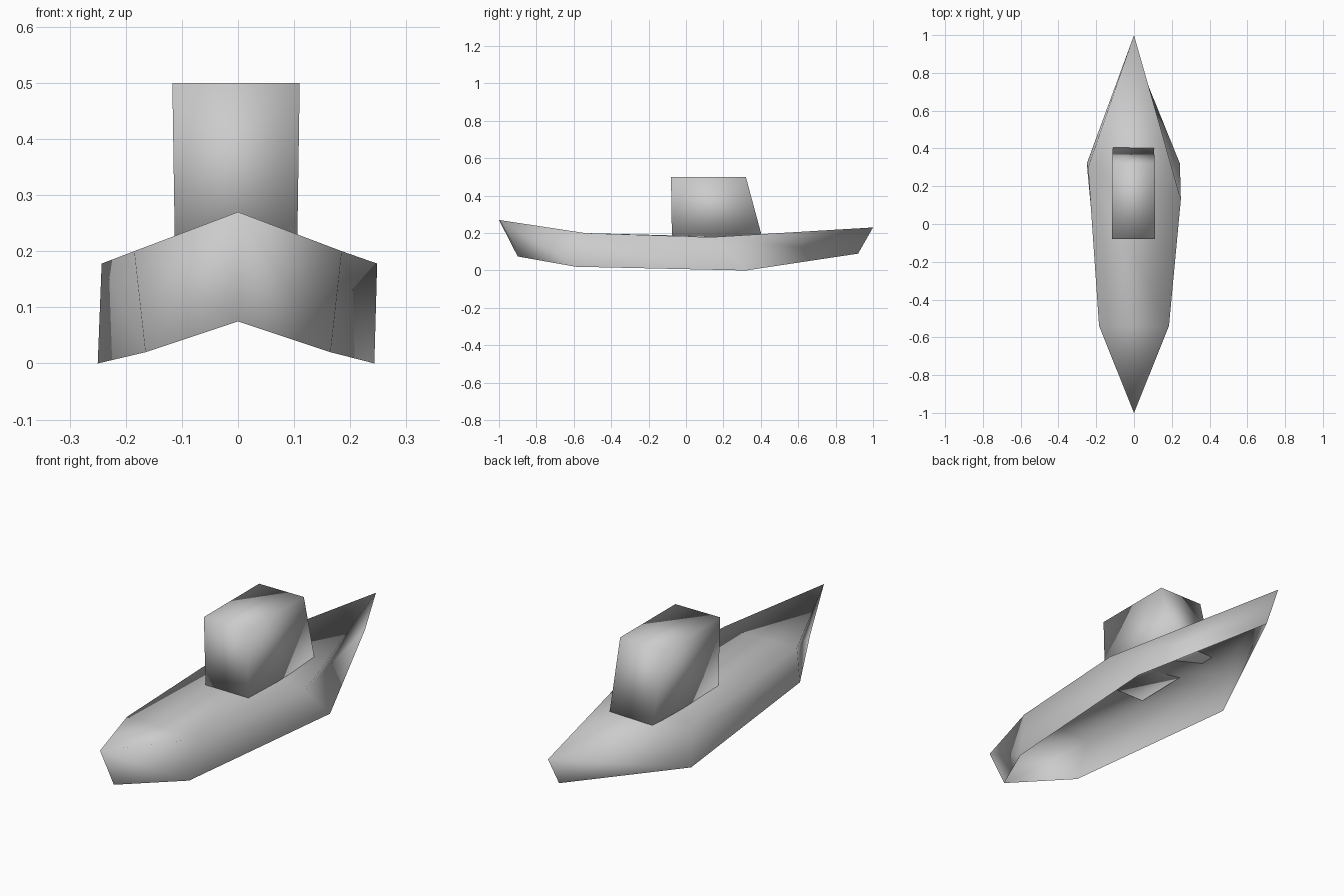
import bpy
import bmesh

cube = bpy.data.objects.get("Cube")
if cube:
    bpy.data.objects.remove(cube, do_unlink=True)

# Single paint colour
grey = bpy.data.materials.new("light_grey")
grey.use_nodes = True
grey.diffuse_color = (0.6, 0.6, 0.6, 1)
grey.node_tree.nodes["Principled BSDF"].inputs["Base Color"].default_value = grey.diffuse_color


def shell(name, lower, upper, caps):
    """Walls between two matching outlines, plus cap faces given as (ring, corners)."""
    bm = bmesh.new()
    rings = [[bm.verts.new(p) for p in ring] for ring in (lower, upper)]
    low, top = rings
    n = len(low)
    for i in range(n):
        j = (i + 1) % n
        # Every wall is split along the same diagonal
        bm.faces.new((low[i], low[j], top[i]))
        bm.faces.new((low[j], top[j], top[i]))
    for ring, corners in caps:
        bm.faces.new([rings[ring][k] for k in corners])
    for face in bm.faces:
        face.smooth = True
    mesh = bpy.data.meshes.new(name)
    bm.to_mesh(mesh)
    bm.free()
    mesh.materials.append(grey)
    obj = bpy.data.objects.new(name, mesh)
    bpy.context.collection.objects.link(obj)
    return obj


# Hull: pointed at both ends, open underneath, closed by the deck
keel = [(0, -0.9, 0.075), (0.165, -0.59, 0.02), (0.243, 0.32, 0),
        (0, 0.92, 0.09), (-0.25, 0.32, 0), (-0.165, -0.59, 0.02)]
gunwale = [(0, -1, 0.27), (0.185, -0.54, 0.2), (0.248, 0.13, 0.178),
           (0, 1, 0.23), (-0.243, 0.3, 0.178), (-0.185, -0.54, 0.2)]
shell("hull", keel, gunwale, [(1, (0, 1, 5)), (1, (1, 2, 4, 5)), (1, (2, 3, 4))])

# Cabin: upright front, sloping back
base = [(-0.112, -0.075, 0.175), (0.105, -0.075, 0.175), (0.105, 0.405, 0.185), (-0.112, 0.405, 0.185)]
roof = [(-0.117, -0.08, 0.5), (0.11, -0.08, 0.5), (0.11, 0.32, 0.5), (-0.117, 0.32, 0.5)]
shell("cabin", base, roof, [(1, (0, 1, 2, 3)), (0, (3, 2, 1, 0))])
